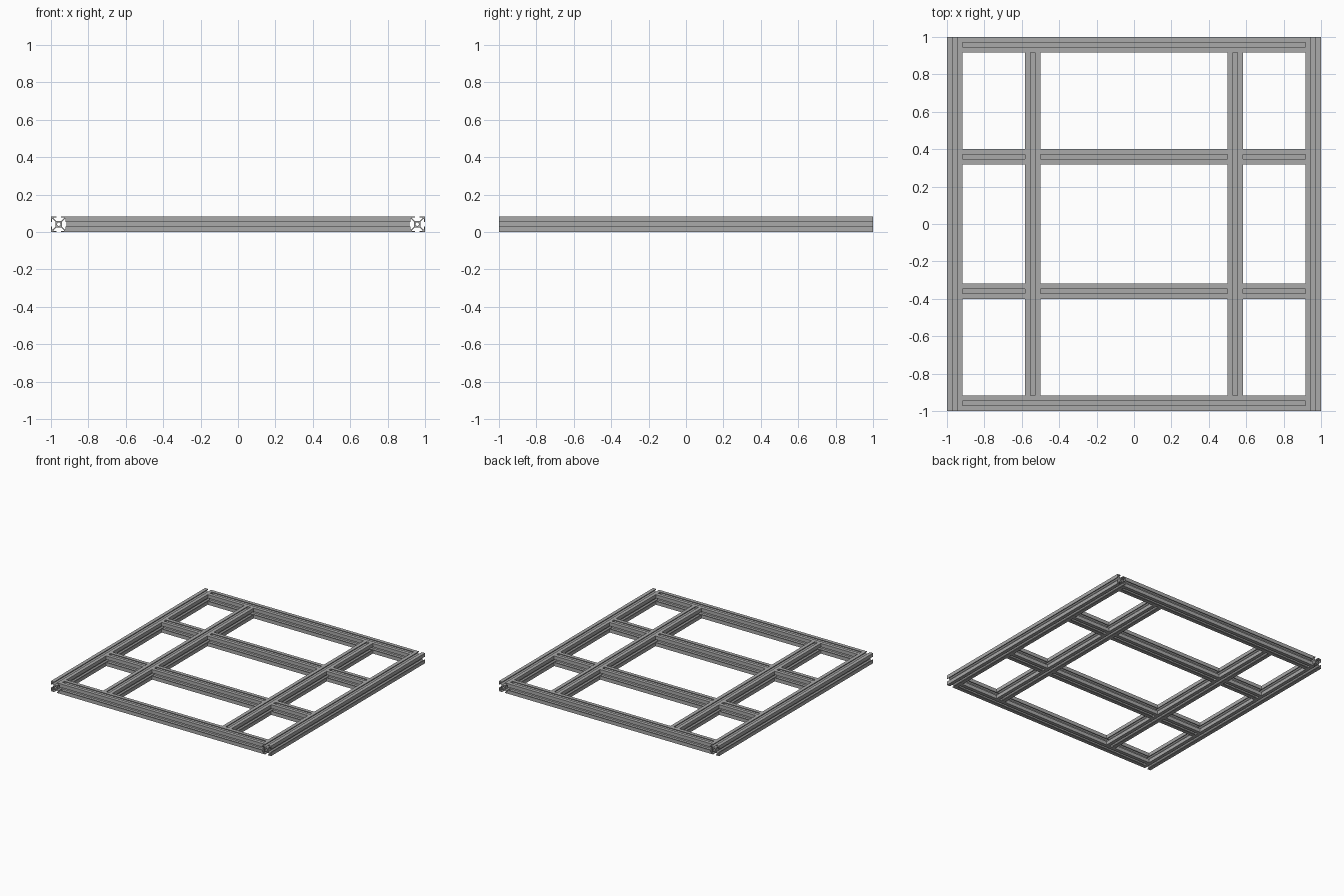
import bpy, bmesh, math

cube = bpy.data.objects.get("Cube")
if cube:
    bpy.data.objects.remove(cube, do_unlink=True)

BAR = 2 / 24          # bar width
HALF = BAR / 2
UNIT = HALF / 15      # profile points are given on a 30-unit square
CROSS_Y = 0.36        # cross bar offset
RAIL_X = 0.5417       # inner rail offset

# Aluminium material
metal = bpy.data.materials.new("aluminium_grey")
metal.use_nodes = True
colour = (0.4, 0.4, 0.4, 1)
metal.diffuse_color = colour
metal.node_tree.nodes["Principled BSDF"].inputs["Base Color"].default_value = colour

# Slotted section: one quarter outline, turned four times, plus a round bore
slot_side = [(-4.5, 6), (-10, 11.5), (-10, 13), (-4.5, 13), (-4.5, 15), (-15, 15)]
quarter = [(-x, y) for x, y in reversed(slot_side)] + slot_side
outline = []
for turn in range(4):
    c, s = [(1, 0), (0, 1), (-1, 0), (0, -1)][turn]
    pts = [(x * c - y * s, x * s + y * c) for x, y in quarter]
    outline += pts[:-1]
bore = [(3.4 * math.cos(a * math.tau / 16), 3.4 * math.sin(a * math.tau / 16))
        for a in range(16)]


def bar(name, axis, start, end, offset):
    """Extrude the slotted section along x or y between start and end."""
    curve = bpy.data.curves.new(name, "CURVE")
    curve.dimensions = "2D"
    curve.fill_mode = "BOTH"
    curve.extrude = (end - start) / 2
    for loop in (outline, bore):
        spline = curve.splines.new("POLY")
        spline.points.add(len(loop) - 1)
        for p, (x, y) in zip(spline.points, loop):
            p.co = (x * UNIT, y * UNIT, 0, 1)
        spline.use_cyclic_u = True
    temp = bpy.data.objects.new(name + "_section", curve)
    bpy.context.collection.objects.link(temp)
    graph = bpy.context.evaluated_depsgraph_get()
    mesh = bpy.data.meshes.new_from_object(temp.evaluated_get(graph))
    bpy.data.objects.remove(temp, do_unlink=True)

    # Weld caps to sides and face everything outwards
    bm = bmesh.new()
    bm.from_mesh(mesh)
    bmesh.ops.remove_doubles(bm, verts=bm.verts, dist=1e-5)
    bmesh.ops.recalc_face_normals(bm, faces=bm.faces)
    for f in bm.faces:
        f.smooth = False
        f.material_index = 0
    bm.to_mesh(mesh)
    bm.free()
    mesh.materials.clear()
    mesh.materials.append(metal)

    obj = bpy.data.objects.new(name, mesh)
    bpy.context.collection.objects.link(obj)
    middle = (start + end) / 2
    if axis == "x":
        obj.rotation_euler = (0, math.pi / 2, 0)
        obj.location = (middle, offset, HALF)
    else:
        obj.rotation_euler = (math.pi / 2, 0, 0)
        obj.location = (offset, middle, HALF)


inner = 1 - BAR

# Outer side rails and inner rails
for side, sx in (("left", 1), ("right", -1)):
    bar(side + "_outer_rail", "y", -1, 1, sx * (1 - HALF))
    bar(side + "_inner_rail", "y", -inner, inner, sx * RAIL_X)

# End bars and cross bars between the rails
for end, sy in (("front", -1), ("back", 1)):
    bar(end + "_end_bar", "x", -inner, inner, sy * (1 - HALF))
    y = sy * CROSS_Y
    bar(end + "_centre_cross_bar", "x", HALF - RAIL_X, RAIL_X - HALF, y)
    bar(end + "_left_cross_bar", "x", RAIL_X + HALF, inner, y)
    bar(end + "_right_cross_bar", "x", -inner, -RAIL_X - HALF, y)
